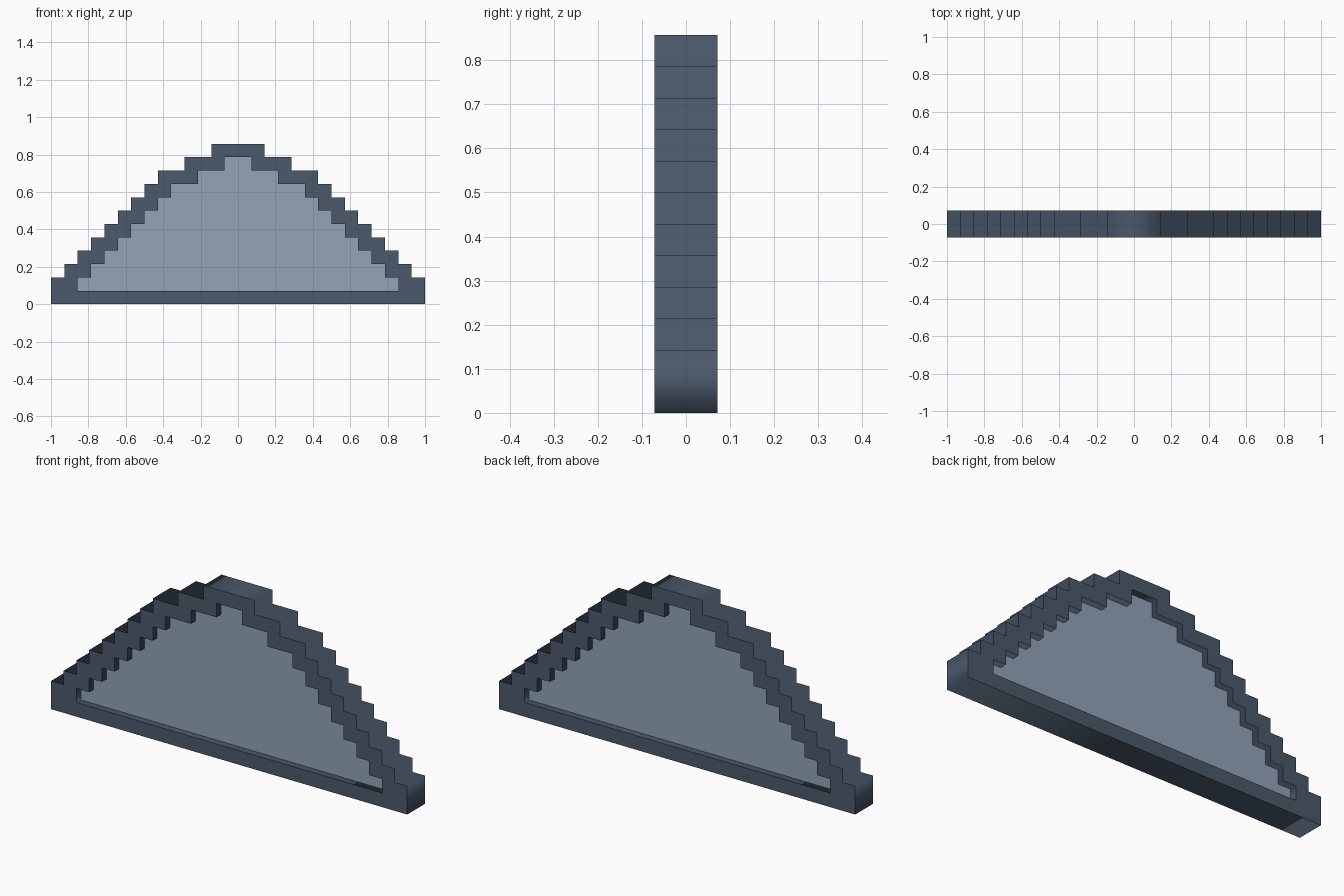
import bpy
from math import radians

if "Cube" in bpy.data.objects:
    bpy.data.objects.remove(bpy.data.objects["Cube"])

U = 1 / 14  # grid step of the stepped outline


def stepped_outline(half_widths, heights):
    """Closed symmetric outline: one half width per row between heights."""
    right = []
    for w, z0, z1 in zip(half_widths, heights, heights[1:]):
        right += [(w, z0), (w, z1)]
    left = [(-x, z) for x, z in reversed(right)]
    return [(x * U, z * U) for x, z in right + left]


def slab(name, outlines, half_depth, color):
    """Fill the outlines (inner ones become holes) and extrude along y."""
    curve = bpy.data.curves.new(name, 'CURVE')
    curve.dimensions = '2D'
    curve.fill_mode = 'BOTH'
    curve.extrude = half_depth
    for outline in outlines:
        spline = curve.splines.new('POLY')
        spline.points.add(len(outline) - 1)
        for point, (x, z) in zip(spline.points, outline):
            point.co = (x, z, 0, 1)
        spline.use_cyclic_u = True
    mat = bpy.data.materials.new(name + "_color")
    mat.diffuse_color = color
    mat.use_nodes = True
    mat.node_tree.nodes["Principled BSDF"].inputs["Base Color"].default_value = mat.diffuse_color
    curve.materials.append(mat)
    obj = bpy.data.objects.new(name, curve)
    obj.rotation_euler = (radians(90), 0, 0)
    bpy.context.collection.objects.link(obj)
    bpy.ops.object.select_all(action='DESELECT')
    obj.select_set(True)
    bpy.context.view_layer.objects.active = obj
    bpy.ops.object.convert(target='MESH')
    bpy.context.object.name = name


outer = stepped_outline([14, 13, 12, 11, 10, 9, 8, 7, 6, 4, 2],
                        [0] + list(range(2, 13)))
inner = stepped_outline([12, 11, 10, 9, 8, 7, 6, 5, 3, 1],
                        list(range(1, 12)))

# Stepped border with its opening
slab("window_frame", [outer, inner], U, (0.07, 0.10, 0.145, 1))
# Pane recessed on both sides
slab("window_pane", [inner], U / 2, (0.29, 0.37, 0.48, 1))
